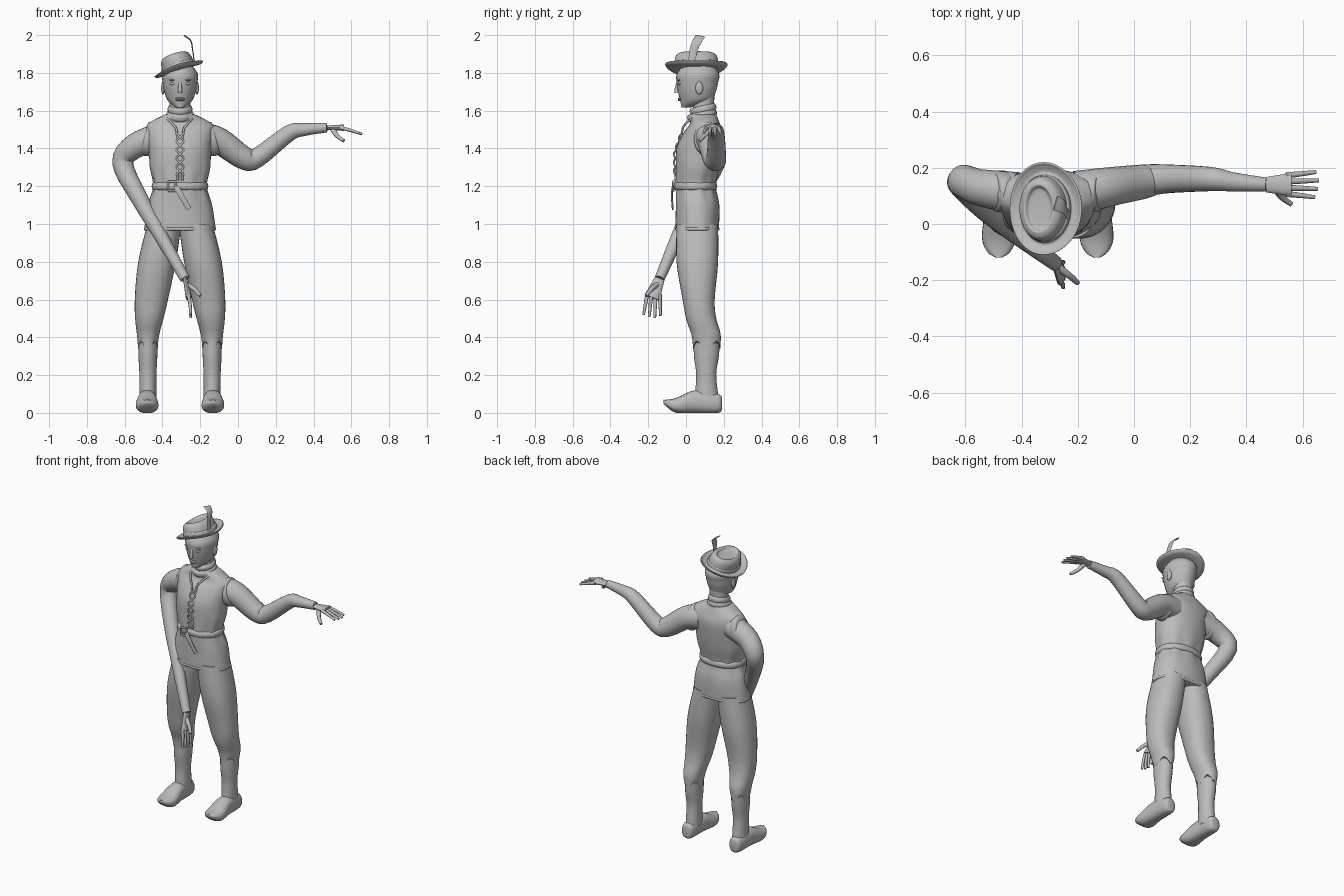
import bpy, math
from mathutils import Vector

cube = bpy.data.objects.get("Cube")
if cube:
    bpy.data.objects.remove(cube)

GREY = (.5, .5, .5, 1)
material = bpy.data.materials.new("plain grey")
material.use_nodes = True
material.diffuse_color = GREY
material.node_tree.nodes["Principled BSDF"].inputs["Base Color"].default_value = GREY

X, Y, Z = Vector((1, 0, 0)), Vector((0, 1, 0)), Vector((0, 0, 1))
MIDDLE = -.307       # centre line of the body
SIDES = {"right": -1, "left": 1}
parts = []


def spline(rows, steps):
    """Catmull-Rom curve through rows of any length."""
    rows = [Vector(row) for row in rows]
    padded = [rows[0], *rows, rows[-1]]
    result = []
    for before, start, end, after in zip(padded, padded[1:], padded[2:], padded[3:]):
        for step in range(steps):
            t = step / steps
            leave, arrive = (end - before) / 2, (after - start) / 2
            ease = t * t * (3 - 2 * t)
            result.append(start * (1 - ease) + end * ease
                          + leave * (t * (1 - t) ** 2) - arrive * (t * t * (1 - t)))
    return result + [rows[-1]]


def sweep(name, rows, ref=X, axis=None, sides=24, steps=4, square=1, shape=None):
    """Skin elliptical rings: x, y, z, radius along ref, other radius."""
    rings = spline(rows, steps)
    centres = [Vector(ring[:3]) for ring in rings]
    last = len(rings) - 1
    verts, faces = [], []
    for i, ring in enumerate(rings):
        along = axis or (centres[min(i + 1, last)] - centres[max(i - 1, 0)]).normalized()
        across = (ref - along * ref.dot(along)).normalized()
        other = along.cross(across)
        for j in range(sides):
            angle = math.tau * j / sides
            c, s = math.cos(angle), math.sin(angle)
            c = math.copysign(abs(c) ** square, c)
            s = math.copysign(abs(s) ** square, s)
            v = centres[i] + across * c * ring[3] + other * s * ring[4]
            verts.append(shape(v, angle, i / last) if shape else v)
    for i in range(last):
        for j in range(sides):
            k = (j + 1) % sides
            low, high = i * sides, (i + 1) * sides
            faces.append((low + j, low + k, high + k, high + j))
    faces.append(tuple(reversed(range(sides))))
    faces.append(tuple(range(last * sides, len(verts))))
    mesh = bpy.data.meshes.new(name)
    mesh.from_pydata(verts, [], faces)
    mesh.materials.append(material)
    part = bpy.data.objects.new(name, mesh)
    bpy.context.collection.objects.link(part)
    parts.append(part)
    return part


def tube(name, points, start, end=None, flat=1, ref=Y, sides=10):
    """Round or flattened tube whose radius runs evenly from start to end."""
    end = end or start
    rows = []
    for i, point in enumerate(points):
        radius = start + (end - start) * i / (len(points) - 1)
        rows.append((*point, radius, radius * flat))
    return sweep(name, rows, ref=ref, sides=sides)


def column(name, rows, x=MIDDLE, **options):
    """Upright form from rows of z, half width, centre y, half depth."""
    return sweep(name, [(x, y, z, wide, deep) for z, wide, y, deep in rows], axis=Z, **options)


def band(name, centre, wide, deep, height, bulge, tilt=(0, 0, 0), **options):
    """Rounded strap around an ellipse."""
    rows = []
    for i in range(7):
        angle = math.pi * i / 6
        swell = bulge * math.sin(angle)
        rows.append((0, 0, -height * math.cos(angle), wide + swell, deep + swell))
    part = sweep(name, rows, axis=Z, sides=48, steps=1, **options)
    part.location = centre
    part.rotation_euler = [math.radians(a) for a in tilt]
    return part


def ball(name, centre, size):
    bpy.ops.mesh.primitive_uv_sphere_add(segments=16, ring_count=10, location=centre)
    part = bpy.context.object
    part.name, part.scale = name, size
    part.data.materials.append(material)
    parts.append(part)


def hand(side, wrist, knuckle, reach, thumb):
    wrist, knuckle, reach = Vector(wrist), Vector(knuckle), Vector(reach)
    tube(side + "_palm", [wrist, wrist.lerp(knuckle, .5), knuckle], .027, .042, flat=.4, sides=16)
    for i in range(4):
        spread = Y * (i - 1.5)
        root = knuckle.lerp(wrist, .2) + spread * .022
        tip = knuckle + reach * (1 - abs(i - 1.7) * .1) + spread * .03
        tube(side + "_finger", [root, root.lerp(tip, .5) + X * .004, tip], .011, .007)
    tube(side + "_thumb", [wrist.lerp(knuckle, .3), wrist.lerp(thumb, .6), thumb], .015, .009)


# Tunic gathered at the waist
def pleats(v, angle, t):
    gather = math.exp(-((v.z - 1.2) / .1) ** 2)
    return v + Vector((math.cos(angle), math.sin(angle), 0)) * .004 * math.sin(9 * angle) * gather


column("tunic", [
    (.97, .19, .06, .115), (1.1, .17, .06, .115), (1.2, .14, .05, .105), (1.3, .16, .06, .115),
    (1.4, .165, .07, .12), (1.48, .175, .09, .105), (1.53, .17, .1, .08), (1.58, .08, .09, .07)],
    sides=48, square=.9, shape=pleats)
band("tunic_hem", (MIDDLE, .06, .974), .185, .112, .008, .006, square=.9)

# Belt, buckle and hanging end
band("belt", (MIDDLE, .05, 1.2), .14, .105, .02, .01, square=.9)
for x in (-.37, -.33):
    tube("buckle_side", [(x, -.067, 1.175), (x, -.067, 1.225)], .006)
for z in (1.175, 1.225):
    tube("buckle_bar", [(-.37, -.067, z), (-.33, -.067, z)], .006)
tube("belt_end", [(-.33, -.07, 1.2), (-.3, -.075, 1.15), (-.26, -.07, 1.08)], .005, flat=3)


# Chest lacing and neckline edges
def chest(x, z, lift=0):
    return (MIDDLE + x, -.057 - lift + max(0, z - 1.38) * .36, z)


for i in range(5):
    z = 1.26 + i * .045
    for s in SIDES.values():
        tube("lace", [chest(-s * .02, z), chest(0, z + .02, .008), chest(s * .02, z + .04)], .005)
for s in SIDES.values():
    tube("front_edge", [chest(s * .012, 1.23), chest(s * .014, 1.47), chest(s * .04, 1.53),
                        (MIDDLE + s * .07, .04, 1.56)], .006)

# Rolled collar
for i in range(2):
    band("collar_roll", (MIDDLE, .085 + i * .005, 1.575 + i * .032),
         .062 - i * .008, .068 - i * .008, .02, .012, tilt=(14, 0, 0))


# Legs, boots, feet and armholes
def scallop(v, angle, t):
    return v - Z * .02 * math.cos(4 * angle) * max(0, 1 - t * 8)


for side, s in SIDES.items():
    # Each leg stack leans outward towards the foot
    def lean(v, angle, t):
        return v + X * s * (.17 - .18 * max(0, v.z - .38) ** 1.5)

    def hem(v, angle, t):
        return lean(scallop(v, angle, t), angle, t)

    column(side + "_trouser", [
        (.36, .052, .11, .072), (.42, .06, .105, .078), (.5, .075, .08, .08), (.6, .088, .067, .085),
        (.8, .1, .06, .11), (1, .09, .06, .11)], sides=32, square=.9, shape=hem)
    column(side + "_boot", [
        (.06, .045, .11, .065), (.2, .045, .107, .053), (.3, .05, .108, .066), (.4, .052, .11, .07)],
        shape=lean)
    foot = [(.19, .05, .02, .03), (.17, .05, .04, .05), (.05, .06, .05, .06), (-.05, .04, .06, .04),
            (-.1, .05, .04, .02), (-.12, .06, .01, .01)]
    sweep(side + "_foot", [(MIDDLE + s * .174, *row) for row in foot], axis=-Y, square=.85,
          shape=lambda v, angle, t: Vector((v.x, v.y, max(v.z, 0))))
    band(side + "_armhole", (MIDDLE + s * .165, .115, 1.45), .085, .066, .025, .007,
         tilt=(0, s * 75, 0))

# Right arm hanging forward past the hip
tube("right_arm", [(-.42, .11, 1.46), (-.55, .13, 1.41), (-.61, .15, 1.32), (-.53, .06, 1.15),
                   (-.41, -.04, .94), (-.28, -.14, .71)], .075, .027, sides=24)
hand("right", (-.28, -.14, .71), (-.26, -.18, .61), (.01, 0, -.11), (-.2, -.21, .62))

# Left arm held out to the side
tube("left_arm", [(-.2, .11, 1.46), (-.1, .13, 1.44), (.03, .15, 1.35), (.1, .16, 1.35),
                  (.27, .16, 1.48), (.35, .15, 1.5), (.47, .14, 1.51)], .08, .025, sides=24)
hand("left", (.47, .14, 1.51), (.56, .14, 1.51), (.1, 0, -.035), (.56, .07, 1.44))

# Neck, head and face
tube("neck", [(MIDDLE, .09, 1.56), (MIDDLE, .095, 1.7)], .056, sides=24)
column("head", [
    (1.617, .02, 0, .025), (1.65, .063, .05, .08), (1.7, .083, .058, .1), (1.75, .092, .06, .11),
    (1.8, .092, .064, .11), (1.87, .04, .065, .05)], sides=32)
tube("nose", [(MIDDLE, -.04, 1.755), (MIDDLE, -.05, 1.72), (MIDDLE, -.05, 1.695)], .008, .012, ref=X)
for z in (1.656, 1.664):
    ball("lip", (MIDDLE, -.033, z), (.024, .01, .006))
for s in SIDES.values():
    ball("eye", (MIDDLE + s * .036, -.034, 1.742), (.017, .01, .008))
    ball("brow", (MIDDLE + s * .036, -.037, 1.762), (.024, .01, .005))
    ball("ear", (MIDDLE + s * .09, .07, 1.72), (.01, .02, .034))


# Hat tilted to one side, its rim turned up at front and back
def turn_up(v, angle, t):
    return v + Z * .9 * v.y ** 2


brim_to_top = [(0, .09), (0, .12), (.01, .135), (.015, .13), (.01, .12), (.01, .093), (.07, .08),
               (.09, .06), (.09, .05), (.08, .04), (.08, .01)]
hat = sweep("hat", [(0, 0, z, radius, radius + .03) for z, radius in brim_to_top],
            axis=Z, sides=48, shape=turn_up)
hat.location = (-.31, .055, 1.81)
hat.rotation_euler.y = math.radians(-18)
band("hat_band", (-.315, .055, 1.83), .088, .115, .015, .006, tilt=(0, -18, 0), shape=turn_up)

# Feather
tube("feather", [(-.23, .03, 1.85), (-.24, .04, 1.92), (-.25, .06, 1.97), (-.28, .075, 1.995)],
     .018, .027, flat=.15)

# Smooth shading
bpy.ops.object.select_all(action="DESELECT")
for part in parts:
    part.select_set(True)
bpy.context.view_layer.objects.active = parts[0]
bpy.ops.object.shade_smooth_by_angle(angle=math.radians(45))
